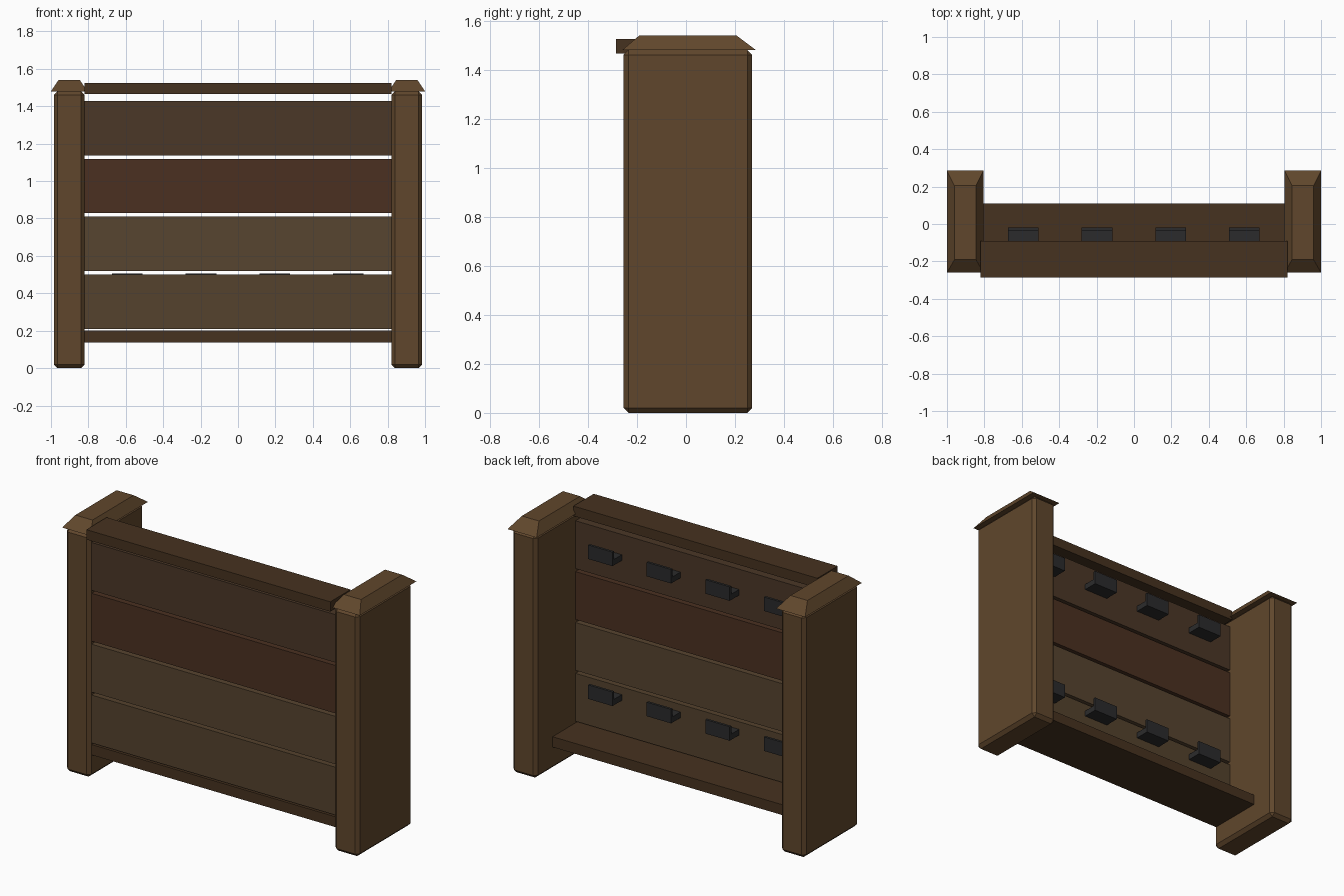
import bpy, bmesh

if "Cube" in bpy.data.objects:
    bpy.data.objects.remove(bpy.data.objects["Cube"])


def material(name, rgb):
    m = bpy.data.materials.new(name)
    m.diffuse_color = (*rgb, 1)
    m.use_nodes = True
    m.node_tree.nodes["Principled BSDF"].inputs["Base Color"].default_value = m.diffuse_color
    return m


post_wood = material("post_wood", (.117, .062, .025))
rail_wood = material("rail_wood", (.062, .032, .014))
metal = material("dark_metal", (.024, .024, .025))
plank_woods = [material("plank_wood_%d" % i, c) for i, c in enumerate([
    (.089, .054, .026), (.095, .058, .029), (.070, .030, .015), (.070, .038, .020)])]


def finish(name, bm, mat):
    bmesh.ops.recalc_face_normals(bm, faces=bm.faces)
    me = bpy.data.meshes.new(name)
    bm.to_mesh(me)
    bm.free()
    me.materials.append(mat)
    ob = bpy.data.objects.new(name, me)
    bpy.context.collection.objects.link(ob)
    return ob


def box(name, x, y, z, mat, bevel=0):
    """Box from (min, max) ranges, optionally with chamfered edges."""
    bm = bmesh.new()
    bmesh.ops.create_cube(bm, size=1)
    for v in bm.verts:
        v.co = [r[0] if c < 0 else r[1] for c, r in zip(v.co, (x, y, z))]
    if bevel:
        bmesh.ops.bevel(bm, geom=bm.edges[:], offset=bevel, segments=1, affect='EDGES')
    return finish(name, bm, mat)


def frustum(name, base, top, z, mat):
    """Sloped cap between two rectangles (x0, x1, y0, y1)."""
    bm = bmesh.new()
    rings = [[bm.verts.new((r[i], r[j], h)) for i, j in ((0, 2), (1, 2), (1, 3), (0, 3))]
             for r, h in ((base, z[0]), (top, z[1]))]
    for ring in rings:
        bm.faces.new(ring)
    for i in range(4):
        j = (i + 1) % 4
        bm.faces.new((rings[0][i], rings[0][j], rings[1][j], rings[1][i]))
    return finish(name, bm, mat)


# Chamfered end posts with sloped caps
for side, s in (("left", -1), ("right", 1)):
    xs = lambda a, b: tuple(sorted((s * a, s * b)))
    box(side + "_post", xs(.82, .985), (-.255, .27), (0, 1.48), post_wood, .02)
    frustum(side + "_post_cap", (*xs(.805, 1), -.26, .285), (*xs(.845, .96), -.19, .205),
            (1.48, 1.54), post_wood)

# Horizontal planks with narrow gaps
for i, mat in enumerate(plank_woods):
    z = .21 + i * .309
    box("plank_%d" % (i + 1), (-.82, .82), (-.235, -.11), (z, z + .291), mat)

# Top rail and bottom shelf
box("top_rail", (-.82, .82), (-.285, -.09), (1.465, 1.525), rail_wood)
box("bottom_shelf", (-.82, .82), (-.235, .11), (.137, .2), rail_wood)

# Two rows of hook brackets on the back: L profile extruded along x
profile = [(-.11, 0), (-.02, 0), (-.02, .085), (-.035, .085), (-.035, .035), (-.11, .035)]
for row, z in (("lower", .42), ("upper", 1.27)):
    for i in range(4):
        x = -.592 + i * .394
        bm = bmesh.new()
        face = bm.faces.new([bm.verts.new((x - .082, y, z + h)) for y, h in profile])
        ext = bmesh.ops.extrude_face_region(bm, geom=[face])
        for v in ext["geom"]:
            if isinstance(v, bmesh.types.BMVert):
                v.co.x += .164
        finish("%s_bracket_%d" % (row, i + 1), bm, metal)
